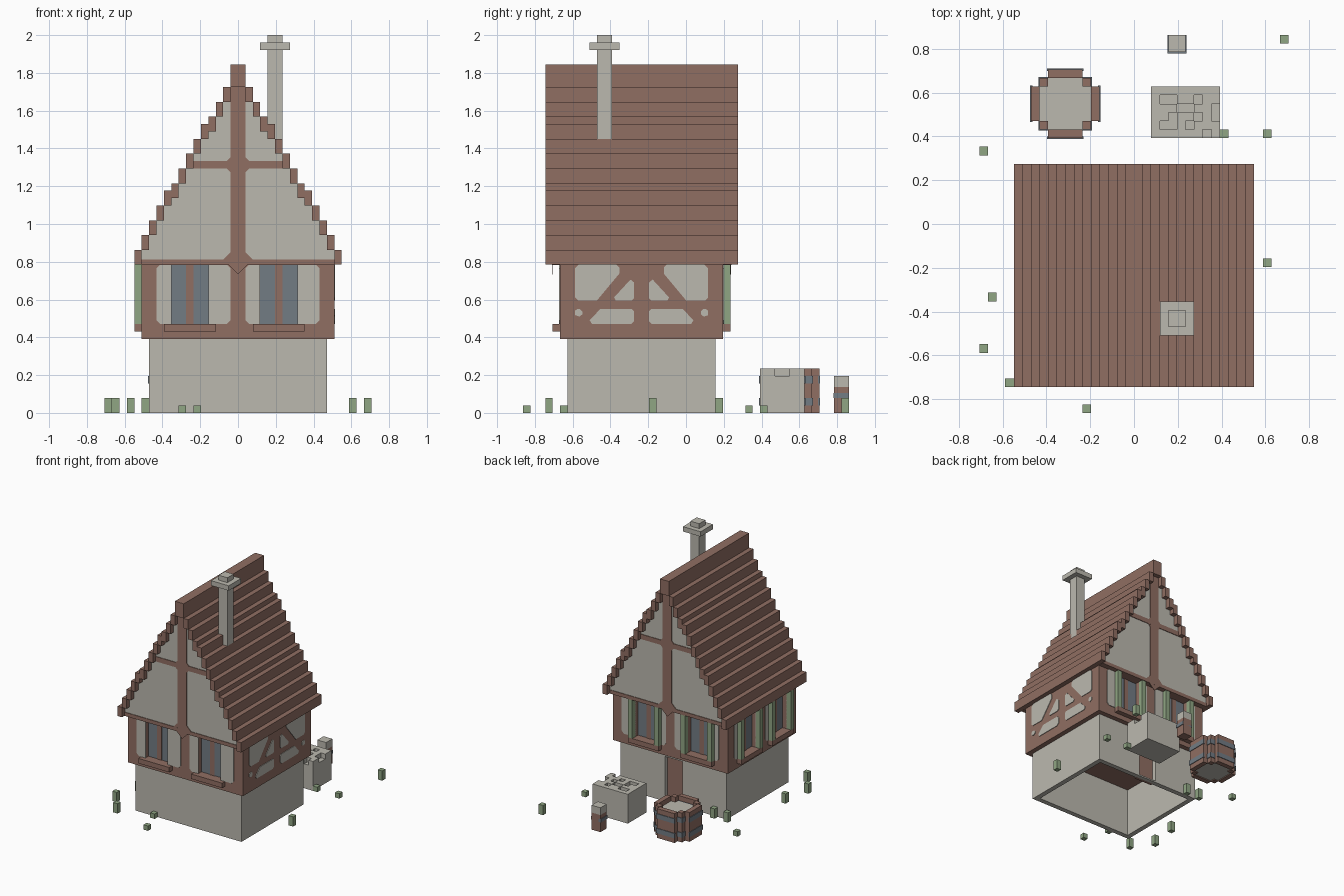
import bpy, bmesh

if "Cube" in bpy.data.objects:
    bpy.data.objects.remove(bpy.data.objects["Cube"])

V = 2 / 51          # block size
Y0 = -0.2353        # house centre in y
T = 0.12            # painted plate thickness in blocks


def material(name, rgb):
    m = bpy.data.materials.new(name)
    m.diffuse_color = (*rgb, 1)
    m.use_nodes = True
    m.node_tree.nodes["Principled BSDF"].inputs["Base Color"].default_value = m.diffuse_color
    return m


PLASTER = material("pale_plaster", (0.50, 0.485, 0.43))
TIMBER = material("brown_timber", (0.28, 0.157, 0.123))
GLASS = material("slate_blue", (0.17, 0.20, 0.23))
GREEN = material("leaf_green", (0.28, 0.38, 0.23))

# Wall directions: (along, height, outward) -> block coordinates
FRONT = lambda a, z, d: (a, -d, z)
BACK = lambda a, z, d: (a, d, z)
RIGHT = lambda a, z, d: (d, a, z)
LEFT = lambda a, z, d: (-d, a, z)
UP = lambda x, y, z: (x, y, z)


def build(name, mat, prisms):
    """One object from prisms: (direction, outline, start, end)."""
    bm = bmesh.new()
    for fn, outline, d0, d1 in prisms:
        rings = []
        for d in (d0, d1):
            ring = []
            for a, b in outline:
                x, y, z = fn(a, b, d)
                ring.append(bm.verts.new((x * V, y * V + Y0, z * V)))
            rings.append(ring)
        n = len(outline)
        bm.faces.new(rings[0])
        bm.faces.new(rings[1])
        for i in range(n):
            j = (i + 1) % n
            bm.faces.new((rings[0][i], rings[0][j], rings[1][j], rings[1][i]))
    bmesh.ops.recalc_face_normals(bm, faces=bm.faces)
    me = bpy.data.meshes.new(name)
    bm.to_mesh(me)
    bm.free()
    me.materials.append(mat)
    ob = bpy.data.objects.new(name, me)
    bpy.context.collection.objects.link(ob)
    return ob


def rect(a0, a1, b0, b1):
    return [(a0, b0), (a1, b0), (a1, b1), (a0, b1)]


def box(x0, x1, y0, y1, z0, z1):
    return (UP, rect(x0, x1, y0, y1), z0, z1)


def panel(a0, a1, outer):
    """Plaster strip with two trimmed corners on its outer side (-1 or 1)."""
    c, z0, z1 = 0.5, 12, 20
    if outer < 0:
        return [(a0 + c, z0), (a1, z0), (a1, z1), (a0 + c, z1), (a0, z1 - c), (a0, z0 + c)]
    return [(a0, z0), (a1 - c, z0), (a1, z0 + c), (a1, z1 - c), (a1 - c, z1), (a0, z1)]


# Stone ground floor: open shell with a doorway at the back
build("ground_floor", PLASTER, [
    box(-12, 12, -10, -9, 0, 10), box(-12, -11, -9, 9, 0, 10), box(11, 12, -9, 9, 0, 10),
    box(-12, -2, 9, 10, 0, 10), box(2, 12, 9, 10, 0, 10), box(-2, 2, 9, 10, 9.2, 10)])
build("door", TIMBER, [box(-2, 2, 8.6, 9.2, 0, 9.2)])
build("door_step", PLASTER, [box(-2, 2, 9.2, 10, 0, 0.3)])

# Timber upper floor with window niches
walls = [(FRONT, 11, 11, (-9, 3)), (BACK, 11, 11, (-9, 3)), (LEFT, 13, 9, (-8, 2))]
niches, panes, mullions, sills, shutters, plaster = [], [], [], [], [], []
for fn, d, edge, starts in walls:
    for k, s in enumerate(starts):
        niches.append((fn, rect(s, s + 5, 12, 20.5), d - 1, d + 1))
        panes.append((fn, rect(s, s + 5, 12, 20), d - 1, d - 1 + T))
        mullions.append((fn, rect(s + 2, s + 3, 12, 20), d - 1, d - 1 + 2 * T))
        sills.append((fn, rect(s - 1, s + 6, 11, 12), d, d + 1))
        if fn is not FRONT:
            for a in (s - 1, s + 5):
                shutters.append((fn, rect(a, a + 1, 12, 20), d, d + 1))
        lo, hi = ((-edge, -1), (1, edge))[k]
        plaster.append((fn, panel(lo, s, -1), d, d + T))
        plaster.append((fn, panel(s + 5, hi, 1), d, d + T))

upper = build("upper_floor", TIMBER, [box(-13, 13, -11, 11, 10, 20)])
cutter = build("niche_cutter", TIMBER, niches)
cutter.hide_render = True
cutter.hide_viewport = True
cut = upper.modifiers.new("niches", 'BOOLEAN')
cut.operation = 'DIFFERENCE'
cut.solver = 'EXACT'
cut.object = cutter
bpy.context.view_layer.objects.active = upper
bpy.ops.object.modifier_apply(modifier=cut.name)
bpy.data.objects.remove(cutter)

build("window_panes", GLASS, panes)
build("window_mullions", TIMBER, mullions)
build("window_sills", TIMBER, sills)
build("shutters", GREEN, shutters)
build("wall_plaster", PLASTER, plaster)

# Plaster fields between the braces of the right wall
fields = [
    [(-9, 15.6), (-9, 19.5), (-8.5, 20), (-3.4, 20), (-3, 19.6), (-3, 18.8), (-6, 15.2), (-8.6, 15.2)],
    [(-1, 15.5), (-1, 17.6), (-1.5, 18), (-3.7, 15.6), (-3.5, 15.2), (-1.3, 15.2)],
    [(-1, 12.4), (-1, 13.7), (-1.3, 14), (-5.6, 14), (-7, 12.5), (-6.7, 12), (-1.4, 12)],
    [(-9, 13.2), (-9, 13.8), (-8.7, 14), (-8.3, 14), (-8, 13.7), (-8, 13.3), (-8.4, 13)],
]
build("brace_plaster", PLASTER,
      [(RIGHT, [(m * a, z) for a, z in f], 13, 13 + T) for f in fields for m in (1, -1)])

# Stepped roof, outermost step first, and the gable under it
tops = [22, 24, 26, 28, 30, 31, 33, 35, 37, 39, 40, 42, 44]
steps = []
for i, top in enumerate(tops):
    for x in (13 - i, i - 14):
        steps.append(box(x, x + 1, -13, 13, top - 2, top))
steps.append(box(-1, 1, -13, 13, 44, 47))
build("roof", TIMBER, steps)

half = [(13, 20)]
for i, top in enumerate(tops[1:] + [46]):
    half += [(13 - i, top - 2), (12 - i, top - 2)]
half = half[:-1]
outline = half + [(-x, z) for x, z in reversed(half)]
build("gable", PLASTER, [(FRONT, outline, -12, 12)])
build("gable_sill_beam", TIMBER, [box(-13, 13, -12 - T, 12 + T, 19.95, 20.7)])
timbers = []
for fn in (FRONT, BACK):
    timbers.append((fn, rect(-1, 1, 20, 44), 12, 12 + T))
    timbers.append((fn, rect(-6, 6, 33, 34), 12, 12 + T))
    # rounded joints around the post
    for z in (20.7, 33.5):
        timbers.append((fn, [(-2, z), (0, z - 2), (2, z), (0, z + 2)], 12, 12 + T * 0.9))
build("gable_timbers", TIMBER, timbers)

# Chimney
build("chimney", PLASTER, [box(4, 6, -6, -4, 30, 51), box(3, 7, -7, -3, 49, 50)])

# Water barrel with hoops: stepped round plan
cx, cy = -8, 20


def round_plan(r):
    q = [(r, 2), (r - 1, 2), (r - 1, 3), (r - 2, 3), (r - 2, r)] if r == 4 else \
        [(r, 2), (2, 2), (2, r)]
    pts = q + [(-x, y) for x, y in reversed(q)]
    pts += [(-x, -y) for x, y in pts]
    return [(cx + x, cy + y) for x, y in pts]


staves = []
for x in range(-4, 4):
    for y in range(-4, 4):
        ax, ay = abs(x + 0.5), abs(y + 0.5)
        if ax + ay > 5.5:
            continue
        rim = max(ax, ay) > 3 or ax + ay > 4.5
        if rim:
            staves.append(box(cx + x, cx + x + 1, cy + y, cy + y + 1, 0, 6))
build("barrel_staves", TIMBER, staves)
build("barrel_water", PLASTER, [(UP, round_plan(3), 0.2, 5)])
hoops = []
for z in (1, 4):
    for s in (-1, 1):
        for r, a in ((4, 2), (3, 3)):
            hoops.append(box(cx - a - T, cx + a + T, cy + s * (r - 0.2), cy + s * (r + T), z, z + 1))
            hoops.append(box(cx + s * (r - 0.2), cx + s * (r + T), cy - a - T, cy + a + T, z, z + 1))
build("barrel_hoops", GLASS, hoops)

# Stone block with a broken top
holes = {(3, 17), (4, 17), (4, 18), (6, 17), (7, 18), (5, 19), (6, 19), (7, 20),
         (3, 20), (4, 20), (9, 18), (9, 19), (8, 16)}
rubble = [box(2, 10, 16, 22, 0, 5)]
for x in range(2, 10):
    for y in range(16, 22):
        if (x, y) not in holes:
            rubble.append(box(x, x + 1, y, y + 1, 5, 6))
build("stone_block", PLASTER, rubble)

# Small bucket post
build("bucket", TIMBER, [box(4, 6, 26, 28, 0, 3.5)])
build("bucket_top", PLASTER, [box(4, 6, 26, 28, 3.5, 5)])
build("bucket_hoop", GLASS, [box(4 - T, 6 + T, 26 - T, 28, 2, 2.7)])

# Grass tufts
tufts = [(17, 27, 2), (15, 16, 1), (10, 16, 1), (-18, 14, 1), (15, 1, 2), (-17, -3, 2),
         (-18, -9, 2), (-15, -13, 2), (-6, -16, 1), (-8, -11, 1), (-13, 10, 2), (-10, 10, 2)]
build("grass_tufts", GREEN, [box(x, x + 1, y, y + 1, 0, h) for x, y, h in tufts])
